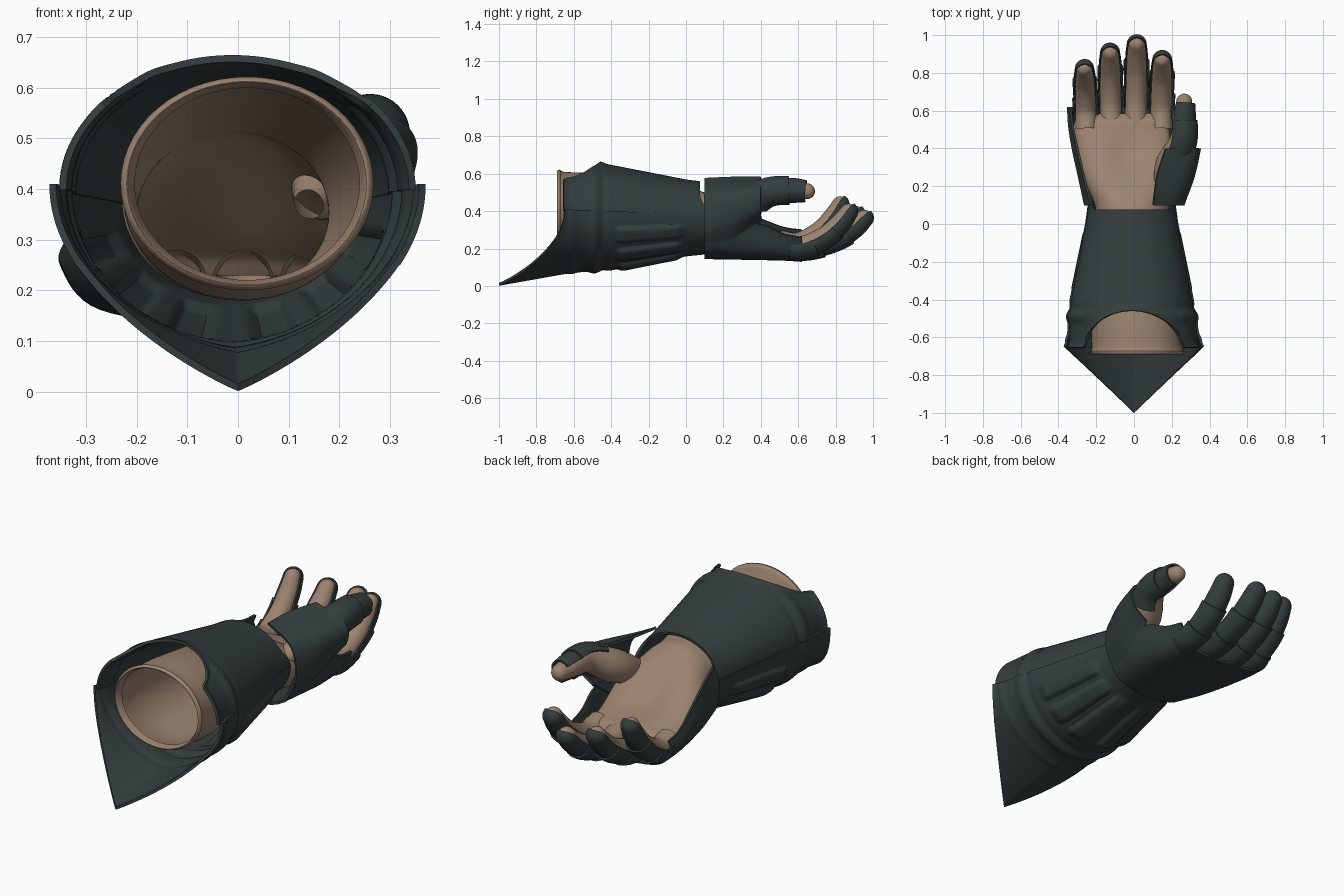
import bpy, math
from mathutils import Vector

if "Cube" in bpy.data.objects:
    bpy.data.objects.remove(bpy.data.objects["Cube"])


def material(name, col):
    m = bpy.data.materials.new(name)
    m.diffuse_color = (*col, 1)
    m.use_nodes = True
    m.node_tree.nodes["Principled BSDF"].inputs["Base Color"].default_value = m.diffuse_color
    return m


STEEL = material("dark steel", (0.034, 0.047, 0.047))
LEATHER = material("tan leather", (0.33, 0.225, 0.16))


def spline(pts, t):
    """Catmull-Rom through points of any dimension, t in 0..1."""
    pts = [Vector(p) for p in pts]
    n = len(pts) - 1
    i = min(int(t * n), n - 1)
    f = t * n - i
    b, c = pts[i], pts[i + 1]
    a = pts[i - 1] if i > 0 else b * 2 - c
    d = pts[i + 2] if i + 2 <= n else c * 2 - b
    return 0.5 * (b * 2 + (c - a) * f + (a * 2 - b * 5 + c * 4 - d) * f * f
                  + (b * 3 - a - c * 3 + d) * f ** 3)


def table(tab, y):
    """Linear lookup of rows (y, values...)."""
    if y <= tab[0][0]:
        return tab[0][1:]
    for p, q in zip(tab, tab[1:]):
        if y <= q[0]:
            f = (y - p[0]) / (q[0] - p[0])
            return [a + (b - a) * f for a, b in zip(p[1:], q[1:])]
    return tab[-1][1:]


def bump(x, c, w):
    return math.exp(-((x - c) / w) ** 2)


def step(a, b, x):
    t = max(0, min(1, (x - a) / (b - a)))
    return t * t * (3 - 2 * t)


def grid(name, f, nu, nv, mat, thick=0):
    """Surface from f(u, v), optionally thickened."""
    verts = [f(i / nu, j / nv) for i in range(nu + 1) for j in range(nv + 1)]
    w = nv + 1
    faces = [(i * w + j, i * w + j + 1, (i + 1) * w + j + 1, (i + 1) * w + j)
             for i in range(nu) for j in range(nv)]
    me = bpy.data.meshes.new(name)
    me.from_pydata(verts, [], faces)
    me.materials.append(mat)
    ob = bpy.data.objects.new(name, me)
    bpy.context.collection.objects.link(ob)
    bpy.ops.object.select_all(action='DESELECT')
    ob.select_set(True)
    bpy.context.view_layer.objects.active = ob
    weld = ob.modifiers.new("weld", 'WELD')
    weld.merge_threshold = 0.0002
    bpy.ops.object.modifier_apply(modifier="weld")
    if thick:
        s = ob.modifiers.new("thickness", 'SOLIDIFY')
        s.thickness, s.offset = thick, 0
        bpy.ops.object.modifier_apply(modifier="thickness")
    bpy.ops.object.shade_smooth_by_angle(angle=math.radians(35))
    return ob


# Lower forearm guard: pointed elbow flare, ridged band, long ribs
LOWER = [(-1, .358, .008, .42), (-.65, .358, .07, .41), (-.6, .345, .078, .407), (-.4, .322, .09, .40),
         (0, .24, .165, .385), (.13, .222, .178, .38)]


def lower(u, v):
    th = (2 * v - 1) * math.pi / 2
    sx = math.sin(th)
    y0 = -.65 - .35 * (1 - abs(sx))
    y = y0 + (.12 - y0) * u
    w, zb, zs = table(LOWER, y)
    k = .38 * (1 - step(-.75, -.3, y))
    drop = (1 - k) * math.cos(th) + k * (1 - abs(th) / (math.pi / 2))
    r = 1 + .035 * bump(y, -.49, .025) + .02 * bump(y, -.61, .02) + .02 * bump(u, 0, .02) * abs(sx)
    r -= .015 * bump(y, -.445, .015)
    deg = abs(math.degrees(th))
    for c in (16, 41, 66):
        r += .07 * step(10, 5, abs(deg - c)) * step(-.39, -.33, y) * step(0, -.06, y)
    cx = -.012 * step(-.7, -.4, y)
    return (cx + w * sx * r, y, zs - (zs - zb) * drop * (r if y > -.7 else 1))


grid("lower_forearm_guard", lower, 90, 120, STEEL, .014)

# Upper forearm guard: arched opening with a raised lip
UPPER = [(-.7, .338, .655, .40), (-.45, .322, .65, .395), (-.4, .313, .64, .39),
         (0, .235, .562, .375), (.13, .218, .545, .37)]


def upper(u, v):
    th = (2 * v - 1) * math.pi / 2
    sx = math.sin(th)
    y0 = -.655 + .195 * math.sqrt(max(0, 1 - (sx / .74) ** 2))
    y1 = .125 - .05 * step(0, .6, math.cos(th))
    y = y0 + (y1 - y0) * u
    w, zt, zs = table(UPPER, y)
    r = 1 + .04 * bump(y, -.49, .025) * step(.3, .8, abs(sx)) + .03 * bump(y - y0, 0, .02)
    r -= .02 * bump(y, -.445, .015) * step(.3, .8, abs(sx))
    cx = -.012 * step(-.7, -.4, y)
    return (cx + w * sx * r, y, zs + (zt - zs) * math.cos(th) * r)


grid("upper_forearm_guard", upper, 60, 72, STEEL, .014)

# Leather sleeve and palm: rows of y, centre x, centre z, half width, half height
GLOVE = [(-.655, .018, .41, .222, .19), (-.69, .018, .411, .236, .2), (-.675, .018, .411, .25, .211),
         (-.65, .016, .407, .24, .203), (-.5, .01, .39, .238, .21), (-.25, 0, .375, .215, .187),
         (0, -.01, .355, .19, .163), (.1, -.01, .345, .198, .158), (.25, -.025, .30, .245, .13),
         (.4, -.05, .25, .25, .09), (.49, -.065, .23, .252, .068), (.55, -.065, .225, .245, .05),
         (.585, -.065, .222, .2, .01)]


def glove(u, v):
    y, cx, cz, rx, rz = spline(GLOVE, u)
    a = v * 2 * math.pi
    x, z = cx + rx * math.cos(a), cz + rz * math.sin(a)
    if math.sin(a) > 0:
        z -= .045 * math.sin(a) * bump(x, -.03, .12) * bump(y, .33, .15)
    return (x, y, z)


grid("leather_sleeve_and_palm", glove, 84, 56, LEATHER)


def sections(name, secs, mat, nu=30, nv=40):
    """Plate through cross-sections (y, [(x, z)...])."""
    def f(u, v):
        return spline([spline([(x, y, z) for x, z in s], v) for y, s in secs], u)
    grid(name, f, nu, nv, mat, .013)


# Back-of-hand plate
sections("hand_back_plate", [
    (.1, [(-.225, .46), (-.258, .34), (-.2, .2), (0, .15), (.18, .187), (.25, .32)]),
    (.25, [(-.265, .42), (-.29, .3), (-.235, .185), (-.03, .148), (.18, .175), (.27, .33)]),
    (.4, [(-.30, .36), (-.322, .27), (-.255, .175), (-.04, .146), (.185, .168), (.25, .33)]),
    (.52, [(-.325, .315), (-.34, .25), (-.265, .17), (-.05, .144), (.165, .158), (.228, .28)]),
    (.62, [(-.335, .30), (-.345, .25), (-.272, .168), (-.055, .138), (.15, .15), (.215, .26)])], STEEL)

# Thumb base plate
sections("thumb_base_plate", [
    (.1, [(.19, .19), (.257, .32), (.235, .48), (.1, .572)]),
    (.25, [(.225, .24), (.303, .36), (.295, .5), (.12, .578)]),
    (.4, [(.25, .35), (.336, .42), (.33, .52), (.165, .58)])], STEEL)


def limb(name, pts, a, b, ang, scale, flare, cap, dorsal, mat, thick=0):
    """Full or partial tube along a path of (x, y, z, r), with optional round end."""
    nb, nc = 14, 7 if cap else 0

    def f(u, v):
        k = round(u * (nb + nc))
        s = min(k / nb, 1)
        t = a + (b - a) * s
        p = spline(pts, t)
        T = (spline(pts, min(1, t + .02)) - spline(pts, max(0, t - .02))).to_3d().normalized()
        D = Vector(dorsal)
        D = (D - T * D.dot(T)).normalized()
        B = T.cross(D)
        r = p[3] * (scale + flare * s)
        c = p.to_3d()
        if k > nb:
            phi = (k - nb) / nc * math.pi / 2
            c = c + T * r * math.sin(phi)
            r = r * math.cos(phi)
        th = (2 * v - 1) * math.radians(ang)
        return c + (D * math.cos(th) + B * math.sin(th)) * r
    grid(name, f, nb + nc, 28, mat, thick)


# Fingers: leather tube with three overlapping plates beneath
for fname, x0, x1, length, curl, lift, fat in (
        ("index", .143, .15, .405, .035, 0, 1), ("middle", .01, .015, .497, -.005, 0, 1),
        ("ring", -.122, -.127, .448, .02, 0, 1), ("little", -.252, -.263, .355, .06, .02, .96)):
    path = [(x0 + (x1 - x0) * f, .5 + length * f, z + lift + curl * f * f, r * fat)
            for f, z, r in ((0, .22, .06), (.28, .205, .057), (.6, .252, .054), (.8, .315, .05), (.91, .368, .043))]
    limb(fname + "_finger_leather", path, 0, 1, 180, 1, 0, True, (0, 0, -1), LEATHER)
    for n, (a, b) in enumerate(((.14, .38), (.34, .64), (.6, 1))):
        last = n == 2
        limb(f"{fname}_finger_plate_{n + 1}", path, a, b, 102, 1.09, .04 if last else .16, last,
             (0, 0, -1), STEEL, .008)

# Thumb: leather tube with two overlapping outer plates
path = [(.14, .14, .37, .03), (.19, .3, .425, .082), (.255, .44, .5, .066), (.26, .56, .51, .056),
        (.266, .648, .506, .042)]
limb("thumb_leather", path, 0, 1, 180, 1, 0, True, (1, 0, .4), LEATHER)
for n, (a, b) in enumerate(((.4, .73), (.69, .98))):
    limb(f"thumb_plate_{n + 1}", path, a, b, 115, 1.1, .16, False, (1, 0, .4), STEEL, .009)
